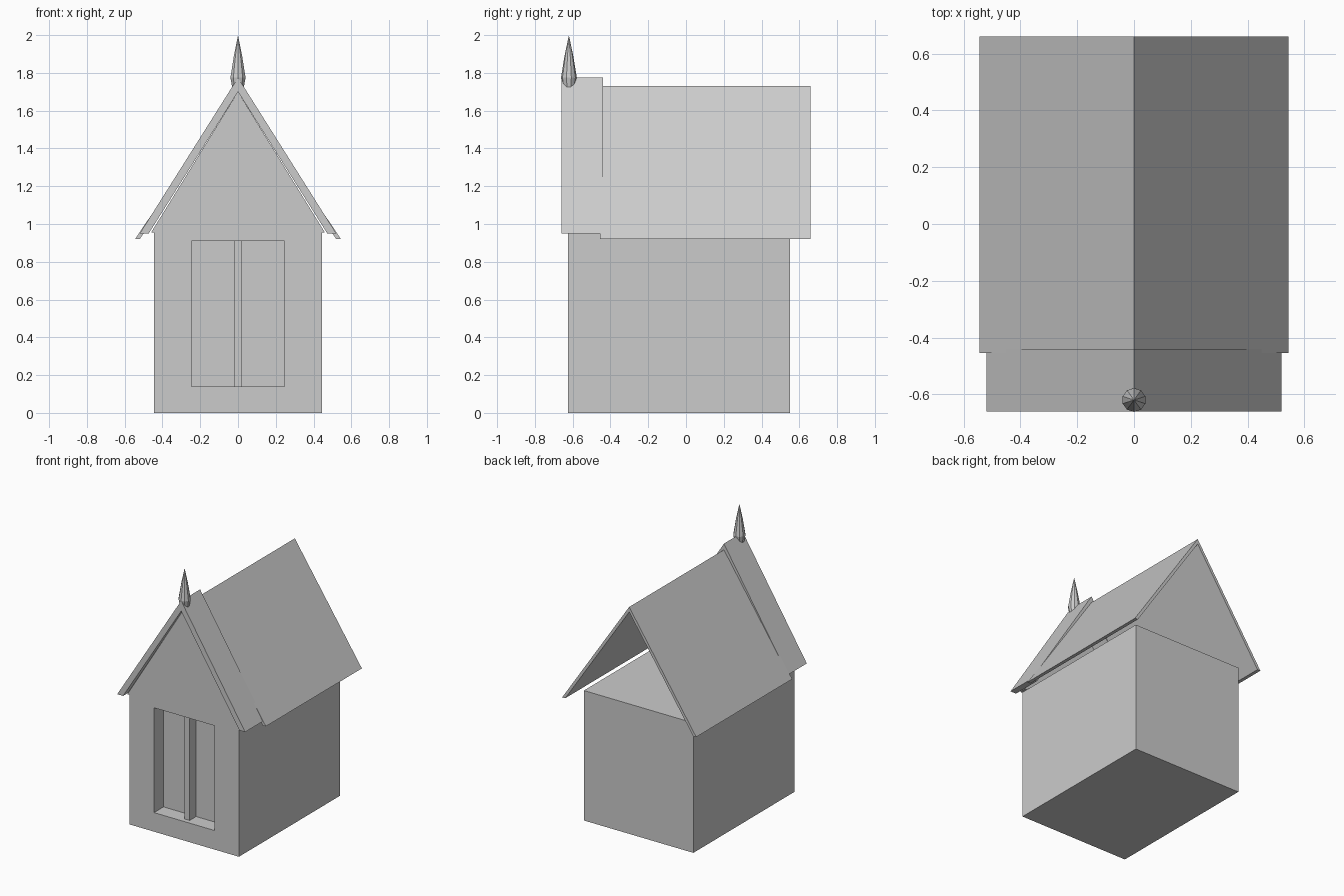
import bpy
from math import cos, sin, tau

if "Cube" in bpy.data.objects:
    bpy.data.objects.remove(bpy.data.objects["Cube"])


def mesh_object(name, verts, faces):
    me = bpy.data.meshes.new(name)
    me.from_pydata(verts, [], faces)
    ob = bpy.data.objects.new(name, me)
    bpy.context.collection.objects.link(ob)
    return ob


def extrude_y(name, profile, y0, y1):
    """Prism from a closed counter-clockwise xz profile (seen from the front)."""
    n = len(profile)
    verts = [(x, y, z) for y in (y0, y1) for x, z in profile]
    faces = [tuple(range(n)), tuple(reversed(range(n, 2 * n)))]
    faces += [(i, i + n, (i + 1) % n + n, (i + 1) % n) for i in range(n)]
    return mesh_object(name, verts, faces)


def box(name, x0, x1, y0, y1, z0, z1):
    return extrude_y(name, [(x0, z0), (x1, z0), (x1, z1), (x0, z1)], y0, y1)


def gable_roof(name, half, eave, ridge, thick, y0, y1):
    """Inverted V roof with level-cut eaves; thick is measured vertically."""
    inner = half * (ridge - thick - eave) / (ridge - eave)
    return extrude_y(name, [(-inner, eave), (0, ridge - thick), (inner, eave),
                            (half, eave), (0, ridge), (-half, eave)], y0, y1)


def lathe(name, profile, sides, cx, cy):
    """Faceted solid of revolution, closed by a flat base and a pointed tip."""
    *rings, (_, tip) = profile
    verts = [(cx + r * sin(tau * i / sides), cy - r * cos(tau * i / sides), z)
             for r, z in rings for i in range(sides)]
    verts.append((cx, cy, tip))
    faces = [tuple(reversed(range(sides)))]
    for k in range(len(rings)):
        for i in range(sides):
            a, b = k * sides + i, k * sides + (i + 1) % sides
            if k < len(rings) - 1:
                faces.append((a, b, b + sides, a + sides))
            else:
                faces.append((a, b, len(verts) - 1))
    return mesh_object(name, verts, faces)


# walls with the recessed front opening
walls = box("walls", -0.445, 0.445, -0.625, 0.55, 0, 0.955)
cutter = box("opening_cutter", -0.245, 0.245, -0.8, -0.515, 0.14, 0.91)
cutter.hide_render = True
cutter.hide_set(True)
cut = walls.modifiers.new("opening", 'BOOLEAN')
cut.object = cutter
cut.solver = 'EXACT'

# centre post in the opening
box("centre_post", -0.02, 0.02, -0.59, -0.515, 0.14, 0.91)

# front gable panel
extrude_y("front_gable", [(-0.46, 0.955), (0.46, 0.955), (0, 1.70)], -0.63, -0.58)

# long main roof (open at the back) and the steeper front roof
gable_roof("main_roof", 0.545, 0.92, 1.73, 0.037, -0.455, 0.66)
gable_roof("front_roof", 0.52, 0.95, 1.775, 0.075, -0.66, -0.44)

# pointed finial over the front gable
lathe("finial", [(0.03, 1.71), (0.042, 1.775), (0.023, 1.89), (0, 2.0)], 10, 0, -0.62)
